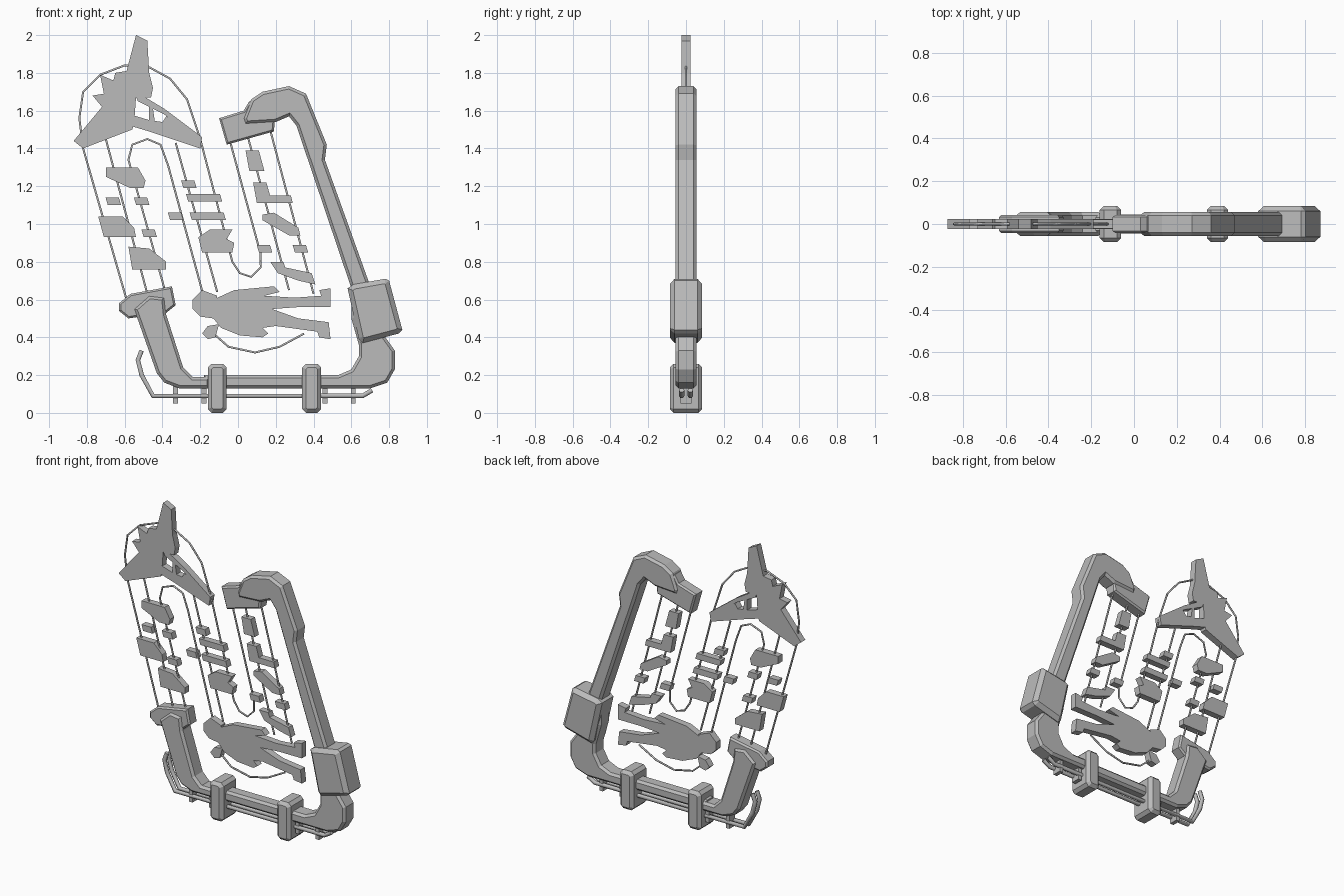
import bpy
import bmesh
from mathutils import Vector

if "Cube" in bpy.data.objects:
    bpy.data.objects.remove(bpy.data.objects["Cube"], do_unlink=True)

UNIT = 0.01  # outlines are drawn in hundredths

grey = bpy.data.materials.new("plain_grey")
grey.use_nodes = True
colour = (0.5, 0.5, 0.5, 1)
grey.diffuse_color = colour
grey.node_tree.nodes["Principled BSDF"].inputs["Base Color"].default_value = colour


def plate(name, outline, half_depth, chamfer=0):
    """Extrude a front outline evenly about y = 0 and chamfer both rims."""
    bm = bmesh.new()
    verts = [bm.verts.new((x * UNIT, -half_depth * UNIT, z * UNIT)) for x, z in outline]
    face = bm.faces.new(verts)
    grown = bmesh.ops.extrude_face_region(bm, geom=[face], use_keep_orig=True)
    moved = [v for v in grown["geom"] if isinstance(v, bmesh.types.BMVert)]
    bmesh.ops.translate(bm, verts=moved, vec=Vector((0, 2 * half_depth * UNIT, 0)))
    bmesh.ops.recalc_face_normals(bm, faces=bm.faces)
    if chamfer:
        rims = [e for e in bm.edges if abs(e.verts[0].co.y - e.verts[1].co.y) < UNIT / 10]
        bmesh.ops.bevel(bm, geom=rims, offset=chamfer * UNIT, segments=1,
                        profile=0.5, affect='EDGES', clamp_overlap=True)
        bmesh.ops.recalc_face_normals(bm, faces=bm.faces)
    mesh = bpy.data.meshes.new(name)
    bm.to_mesh(mesh)
    bm.free()
    mesh.materials.append(grey)
    obj = bpy.data.objects.new(name, mesh)
    bpy.context.collection.objects.link(obj)
    return obj


def wire(name, path, radius=0.6, y=0):
    """Round wire following a front path."""
    curve = bpy.data.curves.new(name, 'CURVE')
    curve.dimensions = '3D'
    curve.bevel_depth = radius * UNIT
    curve.bevel_resolution = 1
    curve.use_fill_caps = True
    spline = curve.splines.new('POLY')
    spline.points.add(len(path) - 1)
    for point, (x, z) in zip(spline.points, path):
        point.co = (x * UNIT, y * UNIT, z * UNIT, 1)
    curve.materials.append(grey)
    obj = bpy.data.objects.new(name, curve)
    bpy.context.collection.objects.link(obj)


def tile(name, x, z, width=7, height=4):
    """Small leaning tile threaded on a wire, given by its centre."""
    w, h, lean = width / 2, height / 2, 0.6
    plate(name, [(x - w - lean, z + h), (x + w - lean, z + h),
                 (x + w + lean, z - h), (x - w + lean, z - h)], TILE_DEPTH)


FRAME_DEPTH = 5.5
TILE_DEPTH = 2.2
THIN_DEPTH = 2.3

# Heavy open frame
plate("left_arm", [(-55, 55), (-47, 62), (-39, 61), (-38, 52), (-29, 24), (-24, 19),
                   (-15, 19), (-15, 13), (-31, 13), (-39, 16), (-43, 21)],
      FRAME_DEPTH, 1.5)
plate("left_arm_cap", [(-63, 58), (-57, 63), (-35, 67), (-33, 57), (-38, 53),
                       (-58, 50), (-63, 54)], 4.2, 1)
plate("crossbar", [(-18, 20), (42, 20), (42, 13), (-18, 13)], 4.5, 1.5)
plate("right_column", [(36, 20), (53, 20), (60, 23), (64, 30), (64, 36), (60, 50),
                       (60, 66), (35, 140), (31, 152), (27, 157), (20, 154), (4, 153),
                       (3, 156), (7, 166), (13, 170), (27, 173), (36, 169), (47, 142),
                       (46, 134), (69, 70), (78, 40), (83, 33), (83, 23), (79, 16),
                       (70, 13), (36, 13)], FRAME_DEPTH, 1.5)
plate("hook_tip", [(-10, 156), (3, 160), (6, 165), (20, 160), (19, 149), (-6, 142)],
      4.2, 1)
plate("column_collar", [(58, 66), (61, 68), (78, 71), (80, 70), (87, 44), (85, 42),
                        (66, 37), (64, 39)], 8.5, 2.5)

# Clamps around the crossbar
for side, x in (("left", 39), ("right", -11)):
    plate(side + "_clamp", [(x - 5, 24), (x - 3, 26), (x + 3, 26), (x + 5, 24),
                            (x + 5, 2), (x + 3, 0), (x - 3, 0), (x - 5, 2)], 8.5, 2)

# Twin rails under the frame and their hangers
for side, y in (("front", -2.3), ("back", 2.3)):
    wire(side + "_rail", [(-51, 33), (-53, 28), (-51, 20), (-45, 9), (66, 9), (71, 12)],
         1.4, y)
for x in (-33, -18, 46, 61):
    plate("rail_hanger", [(x - 1.3, 15), (x + 1.3, 15), (x + 1.3, 5), (x - 1.3, 5)], 3)

# Long wires
wire("outer_loop_wire", [(-59, 60), (-82, 140), (-84, 156), (-82, 170), (-73, 179),
                         (-60, 184), (-47, 183), (-36, 177), (-27, 166), (-20, 145),
                         (-3, 80), (1, 74), (7, 72), (12, 77), (12, 84), (-4, 143)])
wire("inner_loop_wire", [(-39, 66), (-58, 134), (-56, 142), (-48, 145), (-41, 142),
                         (-37, 131), (-18, 61)])
wire("wing_wire", [(-70, 145), (-48, 63)])
wire("tail_wire", [(-33, 143), (-11, 64)])
wire("hook_wire_inner", [(5, 147), (27, 65)])
wire("hook_wire_outer", [(17, 150), (40, 63)])
wire("bottom_arc_wire", [(-13, 42), (-5, 35), (9, 32), (22, 35), (35, 42)])

# Winged ornament with an open tail
plate("wing_body", [(-54, 200), (-48, 197), (-47, 180), (-45, 172), (-46, 167),
                    (-54, 167), (-55, 153), (-56, 150), (-82, 140), (-87, 144),
                    (-72, 162), (-77, 168), (-71, 169), (-73, 179), (-66, 176),
                    (-65, 180), (-59, 181)], THIN_DEPTH)
plate("tail_upper", [(-55, 170), (-49, 167), (-39, 161), (-19, 146), (-20, 143),
                     (-39, 158), (-53, 165)], THIN_DEPTH)
plate("tail_lower", [(-57, 158), (-47, 155), (-40, 154), (-38, 157), (-19, 146),
                     (-20, 140), (-47, 149), (-57, 152)], THIN_DEPTH)
plate("tail_brace", [(-47, 163), (-45, 161), (-44, 154), (-47, 154)], THIN_DEPTH)

# Lying figure
plate("figure_body", [(-13, 60), (-2, 65), (19, 67), (22, 64), (14, 62), (30, 61),
                      (44, 62), (43, 65), (49, 66), (49, 56), (32, 56), (18, 55),
                      (32, 50), (48, 48), (49, 39), (43, 40), (42, 43), (20, 46),
                      (13, 45), (16, 42), (13, 40), (1, 41), (-9, 45), (-13, 50)],
      THIN_DEPTH)
plate("figure_head", [(-24, 60), (-19, 65), (-11, 62), (-13, 50), (-20, 51), (-24, 55)],
      THIN_DEPTH)
plate("figure_hand", [(-16, 46), (-10, 47), (-12, 40), (-16, 39), (-19, 42)], THIN_DEPTH)

# Shaped tiles on the wires
shapes = {
    "left_top": [(-70, 130), (-53, 130), (-49, 123), (-50, 119), (-57, 119), (-70, 125)],
    "left_middle": [(-74, 104), (-61, 104), (-55, 98), (-54, 93), (-71, 93)],
    "left_bottom": [(-58, 88), (-47, 87), (-38, 80), (-38, 76), (-56, 76)],
    "centre_bottom": [(-21, 93), (-15, 97), (-3, 97), (-6, 92), (-2, 90), (-3, 85),
                      (-19, 85)],
    "right_top": [(4, 139), (11, 139), (14, 128), (6, 128)],
    "right_step": [(8, 122), (15, 122), (17, 115), (28, 115), (29, 111), (10, 111)],
    "right_middle": [(13, 105), (19, 106), (32, 98), (33, 94), (27, 94), (13, 102)],
    "right_bottom": [(17, 80), (24, 80), (25, 77), (39, 74), (41, 68), (32, 70), (21, 74)],
}
for place, outline in shapes.items():
    plate(place + "_tile", outline, TILE_DEPTH)

# Small leaning tiles
for x, z in ((-66, 112), (-51, 112), (-47, 95), (-26, 121), (-33, 104), (14, 87), (33, 87)):
    tile("small_tile", x, z)
for x, z in ((-18, 114), (-16, 104)):
    tile("wide_tile", x, z, width=18)
